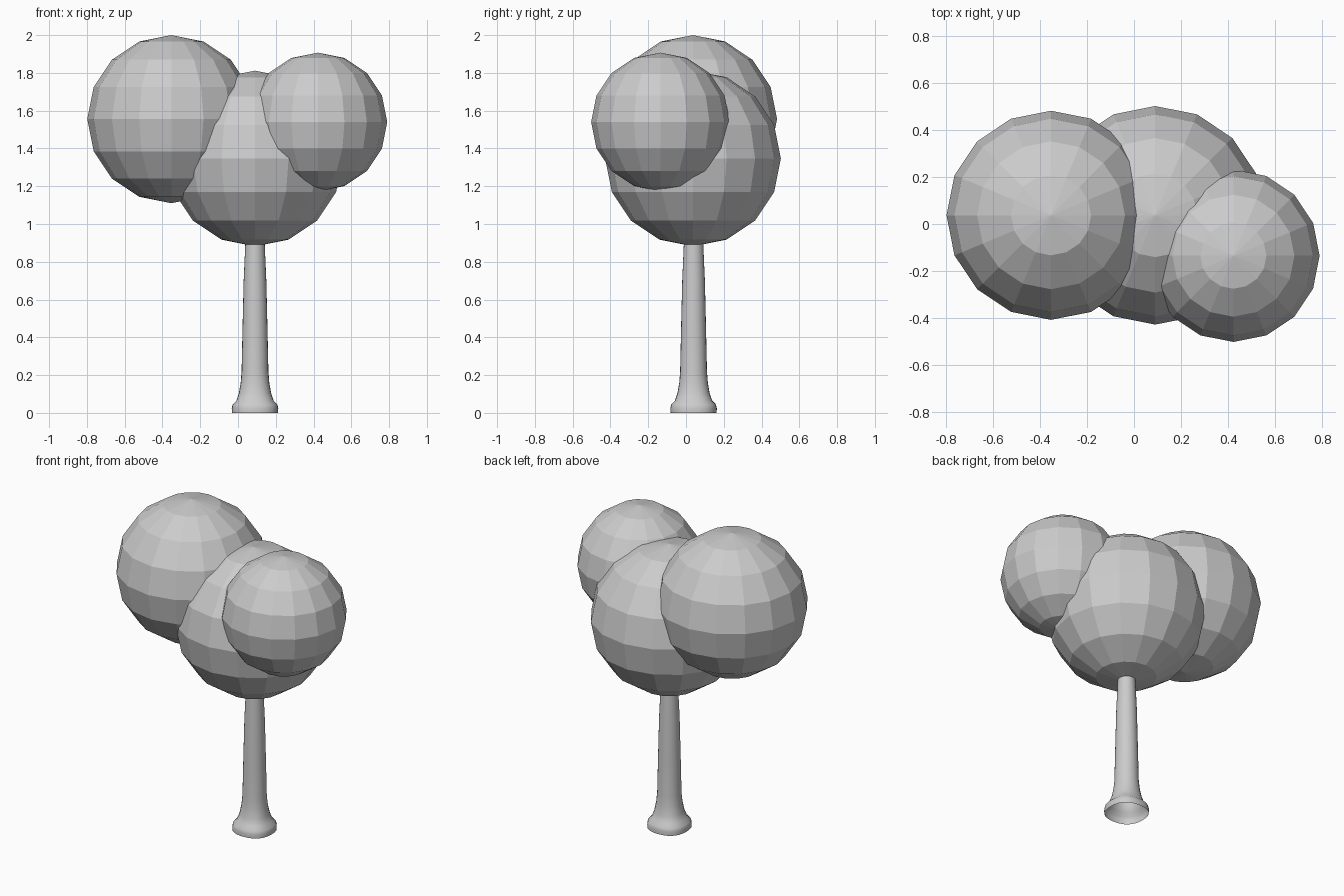
import bpy, bmesh, math

if "Cube" in bpy.data.objects:
    bpy.data.objects.remove(bpy.data.objects["Cube"])

# Faceted leaf balls: name, centre, radius
BALLS = [
    ("foliage_middle", (0.09, 0.037, 1.347), 0.465),
    ("foliage_left", (-0.353, 0.037, 1.555), 0.445),
    ("foliage_right", (0.423, -0.135, 1.54), 0.367),
]
for name, centre, radius in BALLS:
    bpy.ops.mesh.primitive_uv_sphere_add(segments=16, ring_count=8, radius=radius, location=centre)
    bpy.context.object.name = name

# Trunk: flared tube, profile of (radius, height, lobe amount)
PROFILE = [
    (0.124, 0.0, 0.03), (0.125, 0.025, 0.03), (0.120, 0.045, 0.03),
    (0.100, 0.065, 0.03), (0.086, 0.105, 0.02), (0.076, 0.16, 0.01),
    (0.071, 0.22, 0), (0.066, 0.45, 0), (0.060, 0.7, 0),
    (0.052, 0.88, 0), (0.048, 1.0, 0),
]
SIDES = 24
bm = bmesh.new()
rings = []
for r, z, lobe in PROFILE:
    ring = []
    for i in range(SIDES):
        a = 2 * math.pi * i / SIDES
        rr = r * (1 - lobe * math.cos(4 * a) + lobe * 0.5)
        ring.append(bm.verts.new((rr * math.cos(a), rr * math.sin(a), z)))
    rings.append(ring)
for lower, upper in zip(rings, rings[1:]):
    for i in range(SIDES):
        j = (i + 1) % SIDES
        bm.faces.new((lower[i], lower[j], upper[j], upper[i]))
mesh = bpy.data.meshes.new("trunk")
bm.to_mesh(mesh)
bm.free()
trunk = bpy.data.objects.new("trunk", mesh)
trunk.location = (0.09, 0.04, 0)
bpy.context.collection.objects.link(trunk)

# Smooth trunk shading
for p in mesh.polygons:
    p.use_smooth = True
